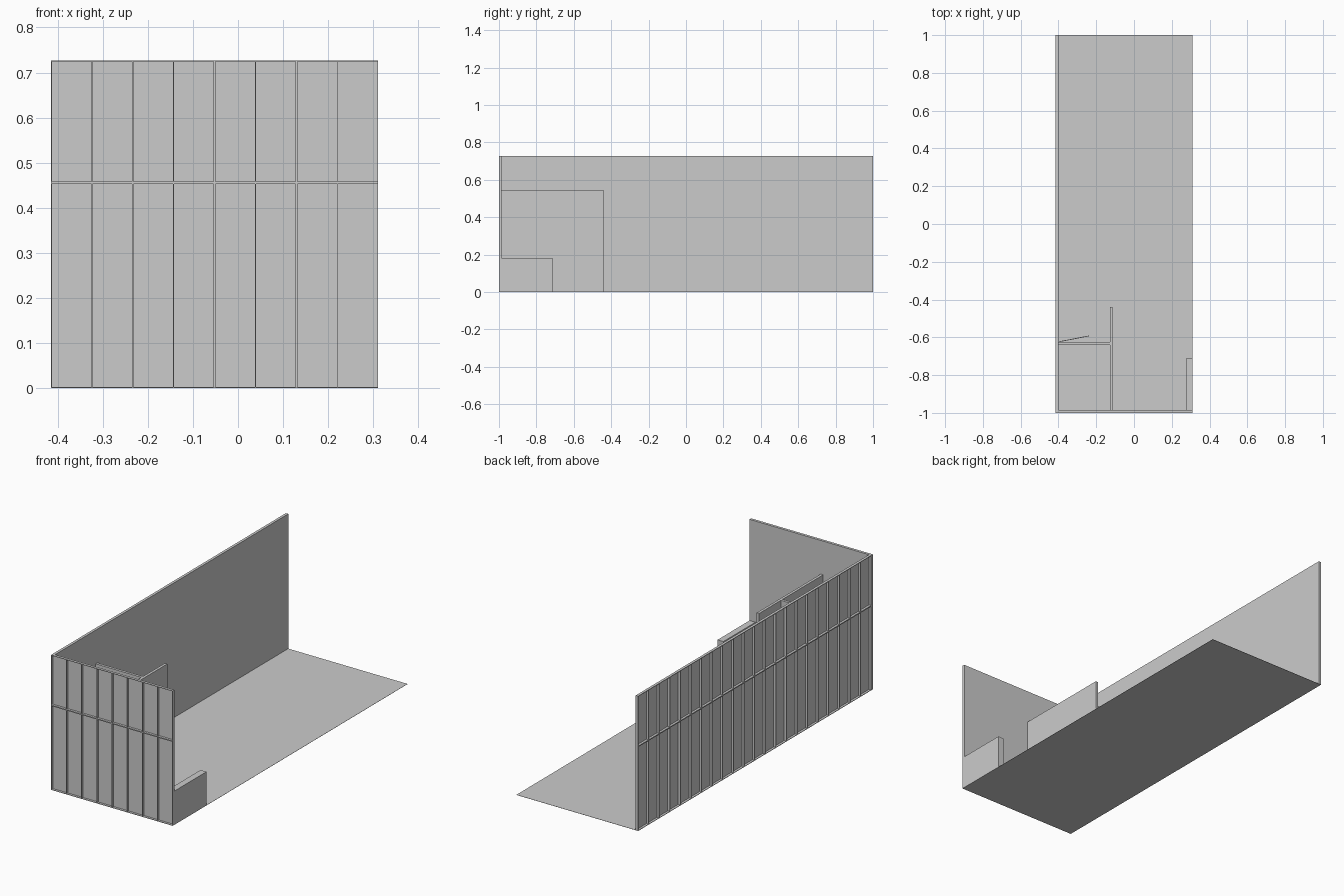
import bpy, bmesh, math
from mathutils import Matrix, Vector

if "Cube" in bpy.data.objects:
    bpy.data.objects.remove(bpy.data.objects["Cube"])

X0, X1 = -0.415, 0.311      # stand width
Y0, Y1 = -1.0, 1.0          # stand length
H = 0.727                   # outer wall height
SPLIT = 0.455               # joint between lower and upper panels
T = 0.0145                  # wall thickness
SKIN = 0.002                # panel facing thickness
STUD = 0.002                # frame member width


def finish(name, bm):
    bmesh.ops.recalc_face_normals(bm, faces=bm.faces[:])
    mesh = bpy.data.meshes.new(name)
    bm.to_mesh(mesh)
    bm.free()
    ob = bpy.data.objects.new(name, mesh)
    bpy.context.collection.objects.link(ob)
    return ob


def add_box(bm, lo, hi):
    lo, hi = Vector(lo), Vector(hi)
    m = Matrix.Translation((lo + hi) / 2) @ Matrix.Diagonal((*(hi - lo), 1))
    bmesh.ops.create_cube(bm, size=1, matrix=m)


def box(name, lo, hi):
    bm = bmesh.new()
    add_box(bm, lo, hi)
    return finish(name, bm)


def framed_wall(name, length, modules):
    """Wall along local x, smooth face at y = T, open frame facing -y."""
    bm = bmesh.new()
    add_box(bm, (0, T - SKIN, 0), (length, T, H))
    w = length / modules
    back = T - SKIN
    for z0, z1 in ((0, SPLIT), (SPLIT, H)):
        # top and bottom rails of this row
        for z in (z0, z1 - STUD * 1.4):
            add_box(bm, (0, 0, z), (length, back, z + STUD * 1.4))
        # two side studs and one middle stud for each module
        for i in range(modules):
            for s in (i * w, (i + 0.5) * w - STUD / 2, (i + 1) * w - STUD):
                add_box(bm, (s, 0, z0 + STUD * 1.4),
                        (s + STUD, back, z1 - STUD * 1.4))
    return finish(name, bm)


# carpet
box("carpet", (X0, Y0, 0), (X1, Y1, 0.001))

# outer walls, frames facing outwards
front = framed_wall("front_wall", X1 - X0, 4)
front.location = (X0, Y0, 0)
side = framed_wall("side_wall", Y1 - Y0 - T, 11)
side.rotation_euler.z = -math.pi / 2
side.location = (X0, Y1, 0)

# storage room: long partition and cross partition with a doorway
IN_X, IN_Y = X0 + T, Y0 + T
ROOM_H, ROOM_W = 0.5455, 0.2727
DOOR_W, DOOR_H = 0.163, 0.364
box("long_partition", (IN_X + ROOM_W, IN_Y, 0),
    (IN_X + ROOM_W + T, IN_Y + 0.5455, ROOM_H))

CROSS_Y = -0.640
d0, d1 = IN_X + 0.003, IN_X + 0.003 + DOOR_W
profile = [(IN_X, 0), (d0, 0), (d0, DOOR_H), (d1, DOOR_H), (d1, 0),
           (IN_X + ROOM_W, 0), (IN_X + ROOM_W, ROOM_H), (IN_X, ROOM_H)]
bm = bmesh.new()
face = bm.faces.new([bm.verts.new((x, CROSS_Y, z)) for x, z in profile])
ext = bmesh.ops.extrude_face_region(bm, geom=[face])
bmesh.ops.translate(bm, vec=(0, T, 0), verts=[
    v for v in ext["geom"] if isinstance(v, bmesh.types.BMVert)])
finish("cross_partition", bm)

# door standing slightly open
door = box("door", (0, 0, 0.002), (DOOR_W, 0.004, DOOR_H))
door.location = (d0, CROSS_Y + T, 0)
door.rotation_euler.z = math.radians(11)

# low counter block on the open side
box("counter", (X1 - 0.035, IN_Y, 0), (X1, IN_Y + 0.2727, 0.182))
